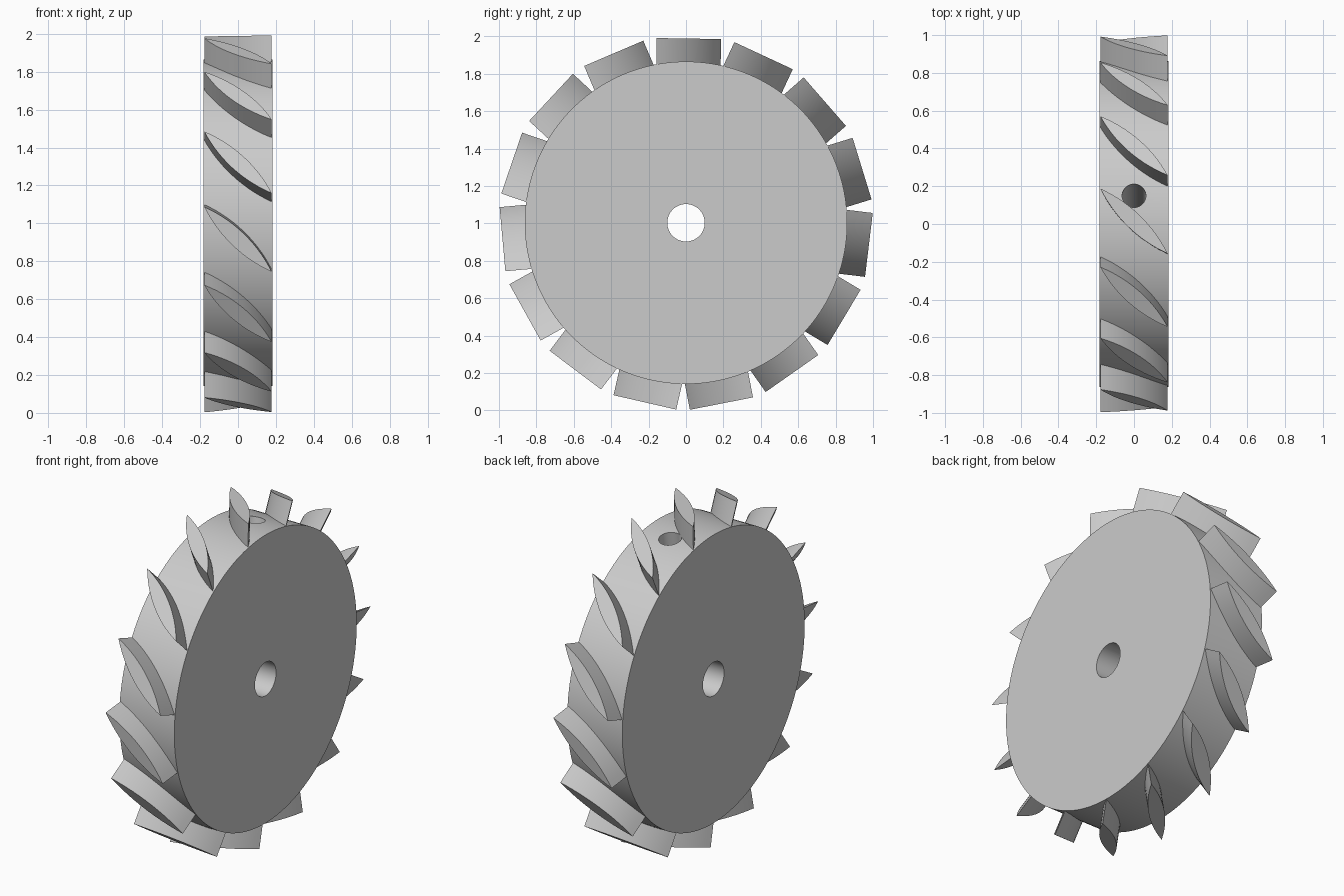
import bpy, math
from mathutils import Matrix, Vector

if "Cube" in bpy.data.objects:
    bpy.data.objects.remove(bpy.data.objects["Cube"])

CENTRE = Vector((0, 0, 1.003))
DISC_R, HALF_W = 0.862, 0.182
BLADES = 15

steel = bpy.data.materials.new("plain grey")
steel.diffuse_color = (0.6, 0.6, 0.6, 1)
steel.use_nodes = True
steel.node_tree.nodes["Principled BSDF"].inputs["Base Color"].default_value = steel.diffuse_color


def cylinder(name, radius, depth, matrix, sides):
    bpy.ops.mesh.primitive_cylinder_add(vertices=sides, radius=radius, depth=depth)
    ob = bpy.context.object
    ob.name = name
    ob.data.transform(matrix)
    ob.data.materials.append(steel)
    return ob


def smooth(ob):
    bpy.ops.object.select_all(action='DESELECT')
    ob.select_set(True)
    bpy.context.view_layer.objects.active = ob
    bpy.ops.object.shade_smooth_by_angle(angle=math.radians(30))


# Hub disc, its axis along x
to_x = Matrix.Translation(CENTRE) @ Matrix.Rotation(math.pi / 2, 4, 'Y')
disc = cylinder("hub_disc", DISC_R, 2 * HALF_W, to_x, 160)

# Centre bore and radial set-screw hole, which runs from the rim to the bore
bore = cylinder("bore_cutter", 0.1, 1, to_x, 64)
radial = (Matrix.Translation(CENTRE) @ Matrix.Rotation(math.radians(-10), 4, 'X')
          @ Matrix.Translation((0, 0, 0.5)))
screw = cylinder("screw_hole_cutter", 0.063, 1.0, radial, 48)
for cutter in (bore, screw):
    mod = disc.modifiers.new(cutter.name, 'BOOLEAN')
    mod.operation = 'DIFFERENCE'
    mod.solver = 'EXACT'
    mod.object = cutter
    bpy.context.view_layer.objects.active = disc
    bpy.ops.object.modifier_apply(modifier=mod.name)
    bpy.data.objects.remove(cutter)
smooth(disc)

# Blade cross-section: a lens of two arcs, set diagonally across the rim
TIP = Vector((0.178, -0.172))
SAG, STEPS = 0.043, 14
half = TIP.length
arc_r = (half ** 2 + SAG ** 2) / (2 * SAG)
spread = math.asin(half / arc_r)
along = TIP.normalized()
across = Vector((-along.y, along.x))
arc = []
for i in range(STEPS):
    a = -spread + 2 * spread * i / STEPS
    arc.append(along * arc_r * math.sin(a) + across * (arc_r * math.cos(a) - arc_r + SAG))
lens = arc + [-p for p in arc]
n = len(lens)

# Blade mesh, extruded outward from inside the rim
verts = [(p.x, p.y, r) for r in (0.82, 0.985) for p in lens]
faces = [tuple(range(n)), tuple(range(2 * n - 1, n - 1, -1))]
faces += [(i, i + n, (i + 1) % n + n, (i + 1) % n) for i in range(n)]
blade_mesh = bpy.data.meshes.new("blade")
blade_mesh.from_pydata(verts, [], faces)
blade_mesh.flip_normals()
blade_mesh.materials.append(steel)
blade_mesh.update()
# Make sure the faces point outward
top = max(blade_mesh.polygons, key=lambda f: f.center.z)
if top.normal.z < 0:
    blade_mesh.flip_normals()

# Ring of slanted blades
for k in range(BLADES):
    ob = bpy.data.objects.new(f"blade_{k + 1}", blade_mesh.copy())
    bpy.context.collection.objects.link(ob)
    turn = math.radians(-0.9) - 2 * math.pi * k / BLADES
    ob.data.transform(Matrix.Translation(CENTRE) @ Matrix.Rotation(turn, 4, 'X'))
    smooth(ob)
